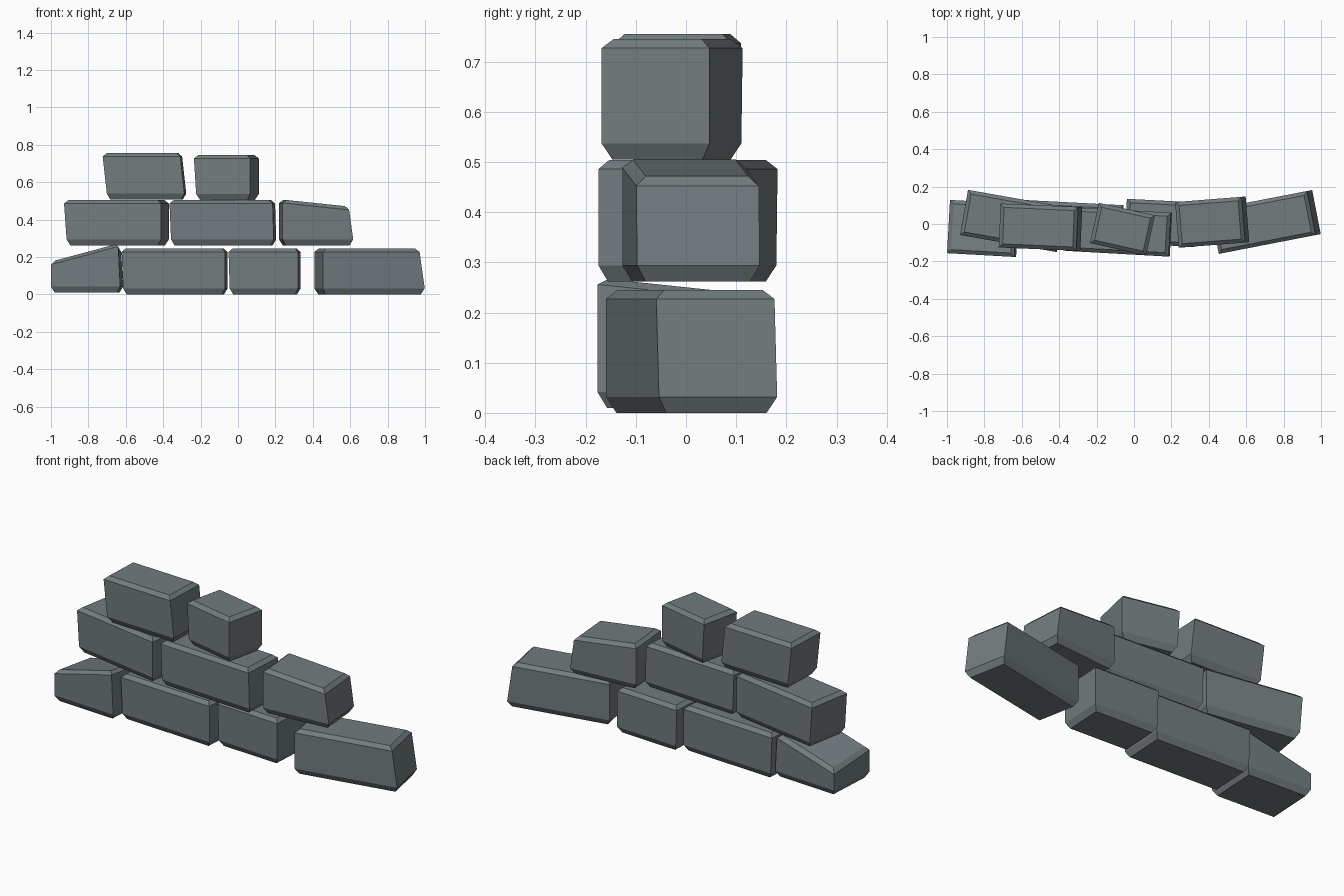
import bpy, bmesh, math
from mathutils import Matrix

if "Cube" in bpy.data.objects:
    bpy.data.objects.remove(bpy.data.objects["Cube"])


def stone(name, x, y, length, depth, rot, z0, zl, zr, dl=0.0, dr=0.0, drop=0.0):
    """Chamfered block: zl/zr top height at left/right end, dl/dr shift of the
    top ends along x, drop lowers the back of the top."""
    bm = bmesh.new()
    hx, hy = length / 2, depth / 2
    # rings from bottom to top: (inset, is_top, z offset)
    levels = [(0.018, False, 0.0), (0.0, False, 0.032),
              (0.0, True, -0.018), (0.02, True, 0.0)]
    rings = []
    for inset, top, dz in levels:
        ring = []
        for sx, sy in ((-1, -1), (1, -1), (1, 1), (-1, 1)):
            px, py = sx * (hx - inset), sy * (hy - inset)
            z = z0 + dz
            if top:
                t = (px + hx) / length
                z = zl + (zr - zl) * t - drop * (py + hy) / depth + dz
                px += dl if sx < 0 else dr
            ring.append(bm.verts.new((px, py, z)))
        rings.append(ring)
    bm.faces.new(rings[0][::-1])
    bm.faces.new(rings[-1])
    for a, b in zip(rings, rings[1:]):
        for i in range(4):
            j = (i + 1) % 4
            bm.faces.new((a[i], a[j], b[j], b[i]))
    bm.transform(Matrix.Translation((x, y, 0)) @ Matrix.Rotation(math.radians(rot), 4, 'Z'))
    bmesh.ops.recalc_face_normals(bm, faces=bm.faces)
    mesh = bpy.data.meshes.new(name)
    bm.to_mesh(mesh)
    bm.free()
    mesh.materials.append(mat)
    bpy.context.collection.objects.link(bpy.data.objects.new(name, mesh))


mat = bpy.data.materials.new("grey_stone")
mat.diffuse_color = (0.17, 0.20, 0.21, 1)
mat.use_nodes = True
mat.node_tree.nodes["Principled BSDF"].inputs["Base Color"].default_value = mat.diffuse_color

# bottom course
stone("bottom_stone_1", -0.807, -0.024, 0.370, 0.285, -3.2, 0.010, 0.178, 0.274, 0, -0.01, 0.03)
stone("bottom_stone_2", -0.335, -0.010, 0.546, 0.250, -3.0, 0.0, 0.245, 0.245, -0.008, 0)
stone("bottom_stone_3", 0.145, 0.006, 0.367, 0.238, -3.0, 0.0, 0.245, 0.245, -0.006, 0)
stone("bottom_stone_4", 0.703, 0.011, 0.555, 0.240, 11.0, 0.0, 0.245, 0.245, 0, -0.028)

# middle course
stone("middle_stone_1", -0.643, 0.015, 0.512, 0.245, -10.0, 0.262, 0.504, 0.504, -0.014, 0)
stone("middle_stone_2", -0.077, -0.042, 0.550, 0.235, -3.2, 0.262, 0.504, 0.504, -0.008, -0.006)
stone("middle_stone_3", 0.418, 0.010, 0.378, 0.245, 4.5, 0.262, 0.507, 0.470, 0, -0.022)

# top course
stone("top_stone_1", -0.489, -0.018, 0.415, 0.235, -2.5, 0.507, 0.755, 0.755, -0.022, -0.022)
stone("top_stone_2", -0.056, -0.029, 0.295, 0.220, -12.5, 0.505, 0.745, 0.745, -0.012, 0)
